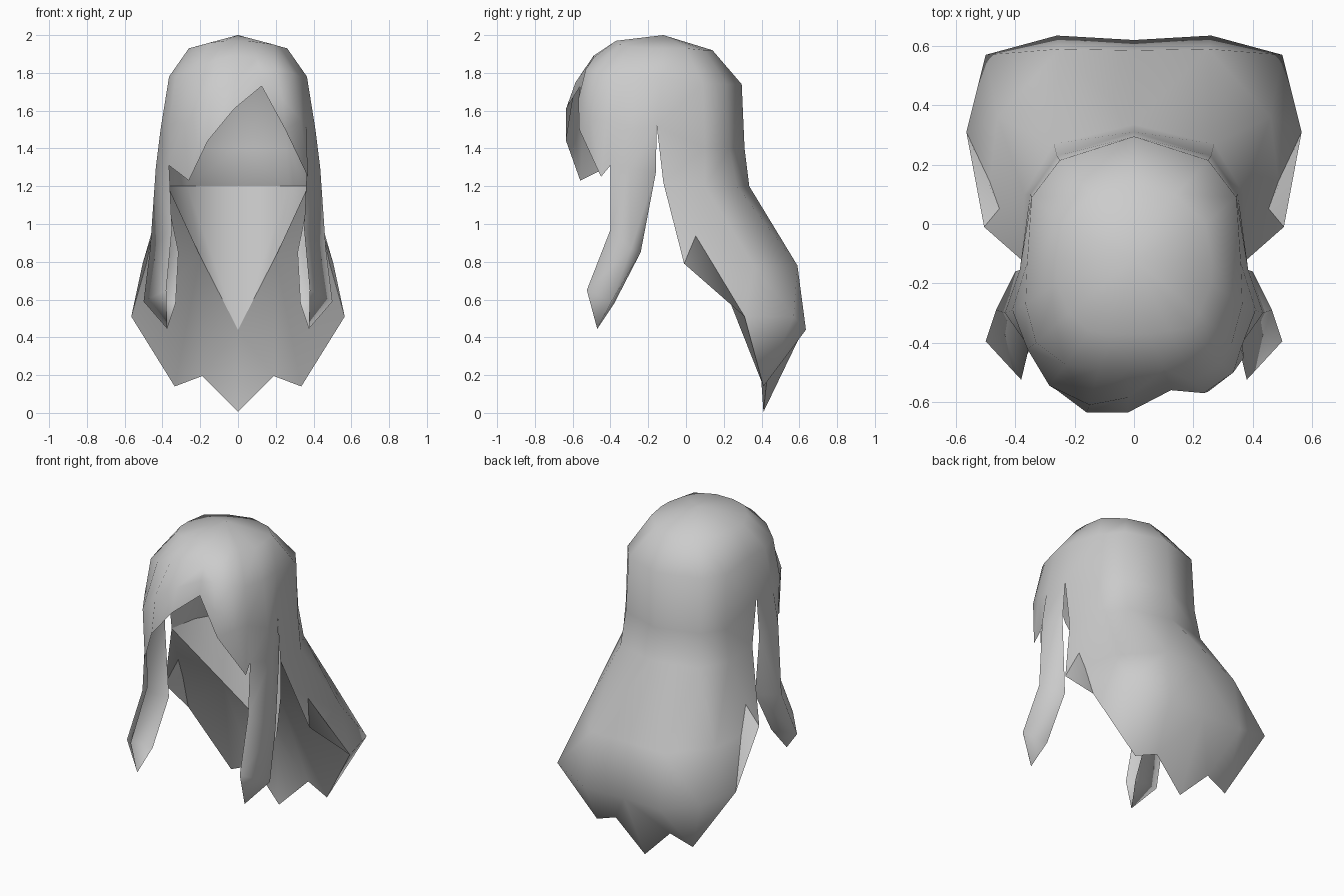
import bpy, bmesh

if "Cube" in bpy.data.objects:
    bpy.data.objects.remove(bpy.data.objects["Cube"], do_unlink=True)

# One plain grey for all the hair
grey = bpy.data.materials.new("hair_grey")
grey.use_nodes = True
GREY = (0.6, 0.6, 0.6, 1.0)
grey.diffuse_color = GREY
grey.node_tree.nodes["Principled BSDF"].inputs["Base Color"].default_value = GREY

CROWN = (0, -0.12, 2.0)

# Each strand line runs from below the crown down to its end (+x half)
BACK = [
    [(0, .14, 1.92), (0, .295, 1.74), (0, .31, 1.4), (0, .335, 1.2),
     (0, .585, .78), (0, .62, .44), (0, .41, .005)],
    [(.14, .1, 1.92), (.25, .215, 1.74), (.26, .23, 1.4), (.27, .27, 1.2),
     (.25, .59, .78), (.26, .635, .44), (.19, .43, .195)],
    [(.24, 0, 1.93), (.345, .09, 1.74), (.35, .1, 1.4), (.37, .1, 1.2),
     (.46, .36, .78), (.5, .57, .51), (.335, .41, .14)],
    [(.26, -.12, 1.93), (.36, -.13, 1.78), (.385, -.155, 1.52), (.38, -.12, 1.22),
     (.505, -.01, .79), (.565, .31, .51), (.565, .31, .51)],
]
# Side lock: back edge, outer ridge, front edge
LOCK = [
    [(.26, -.12, 1.93), (.36, -.13, 1.78), (.385, -.155, 1.52), (.40, -.16, 1.27),
     (.315, -.24, .85), (.33, -.38, .58), (.375, -.47, .445)],
    [(.26, -.2, 1.93), (.365, -.27, 1.78), (.41, -.29, 1.5), (.435, -.3, 1.3),
     (.465, -.29, .87), (.5, -.395, .59), (.375, -.47, .445)],
    [(.22, -.3, 1.94), (.33, -.40, 1.78), (.36, -.42, 1.55), (.365, -.40, 1.31),
     (.35, -.40, .97), (.38, -.525, .65), (.375, -.47, .445)],
]
# Swept fringe, from the parting side round to the other lock
FRINGE = [
    [(.19, -.35, 1.95), (.29, -.47, 1.8), (.335, -.5, 1.55), (.37, -.45, 1.25)],
    [(.12, -.36, 1.96), (.2, -.53, 1.82), (.235, -.57, 1.66), (.25, -.565, 1.5)],
    [(.05, -.37, 1.97), (.1, -.49, 1.88), (.115, -.53, 1.81), (.125, -.56, 1.73)],
    [(0, -.37, 1.97), (-.02, -.49, 1.89), (-.02, -.585, 1.75), (-.02, -.635, 1.61)],
    [(-.07, -.37, 1.97), (-.12, -.49, 1.87), (-.15, -.61, 1.68), (-.16, -.635, 1.44)],
    [(-.15, -.36, 1.96), (-.23, -.475, 1.82), (-.285, -.545, 1.53), (-.26, -.56, 1.23)],
]
# Middle and tip of the pointed edge inside the curtain
V_MID, V_TIP = (.2, .137, .83), (0, .38, .44)


def flip(line):
    return [(-x, y, z) for x, y, z in line]


def mirrored(lines):
    return [flip(line) for line in lines]


def from_crown(lines):
    return [[CROWN] + line for line in lines]


def sheet(name, groups):
    """Sew neighbouring strand lines of every group into one smooth sheet."""
    bm = bmesh.new()
    cache = {}

    def vert(p):
        key = tuple(round(c, 4) + 0.0 for c in p)
        if key not in cache:
            cache[key] = bm.verts.new(p)
        return cache[key]

    for lines in groups:
        for a, b in zip(lines, lines[1:]):
            rows = list(zip(a, b))
            for (a0, b0), (a1, b1) in zip(rows, rows[1:]):
                corners = list(dict.fromkeys(vert(p) for p in (a0, a1, b1, b0)))
                if len(corners) > 2:
                    bm.faces.new(corners)
    bmesh.ops.recalc_face_normals(bm, faces=bm.faces[:])
    for f in bm.faces:
        f.smooth = True
    mesh = bpy.data.meshes.new(name)
    bm.to_mesh(mesh)
    bm.free()
    mesh.materials.append(grey)
    obj = bpy.data.objects.new(name, mesh)
    bpy.context.collection.objects.link(obj)


# Cap, back curtain, side locks and fringe share one continuous surface
back, lock = from_crown(BACK), from_crown(LOCK)
fringe = [lock[-1]] + from_crown(FRINGE) + [flip(lock[-1])]
sheet("hair_shell", [back, mirrored(back), lock, mirrored(lock), fringe])

# Neck panel: from the cap's lower ring down to the pointed edge
centre, inner, outer, slit = BACK
nape = [[slit[3], slit[3]], [outer[3], V_MID], [inner[3], V_MID], [centre[3], V_TIP]]
sheet("nape_panel", [nape, mirrored(nape)])

# Underside: from the pointed edge out to the curtain's hem
under = [[slit[3], slit[4]], [V_MID, slit[5]], [V_MID, outer[6]],
         [V_TIP, inner[6]], [V_TIP, centre[6]]]
sheet("curtain_underside", [under, mirrored(under)])
